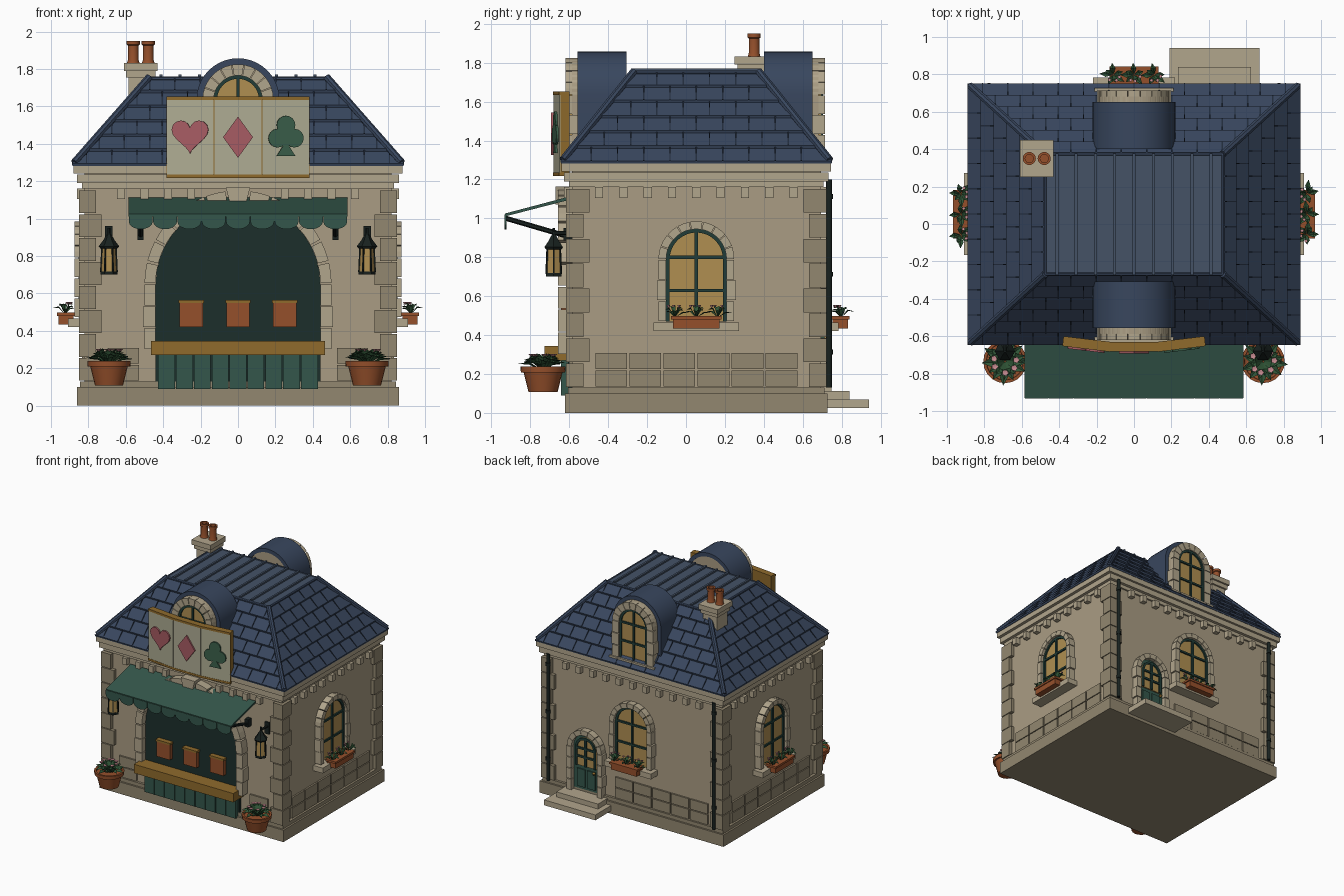
import bpy, bmesh, random
from math import pi, sin, cos, atan2
from mathutils import Matrix, Vector

if "Cube" in bpy.data.objects:
    bpy.data.objects.remove(bpy.data.objects["Cube"])

random.seed(4)
COL = dict(wall='A89B82', stone='B0A48B', block='91866F', roof='3B485E', seam='27303F', top='465366',
           green='37574C', frame='263F3A', dark='22322F', iron='1E2624', ochre='8E6A30', glass='AE8D52',
           clay='94512F', cream='ADAB92', pink='A65C63', club='3D5F4B', leaf='34573A', petal='C98C92')
I = Matrix.Identity(4)
CY = 0.053                       # house centre in y


def material(key):
    m = bpy.data.materials.get(key)
    if not m:
        m = bpy.data.materials.new(key)
        rgb = [int(COL[key][i:i + 2], 16) / 255 for i in (0, 2, 4)]
        m.diffuse_color = [c ** 2.2 for c in rgb] + [1]
        m.use_nodes = True
        m.node_tree.nodes["Principled BSDF"].inputs["Base Color"].default_value = m.diffuse_color
    return m


class Part:
    """Collects shapes in one mesh object."""
    def __init__(s, name, color, T=I, smooth=False):
        s.name, s.color, s.T, s.smooth, s.bm = name, color, T, smooth, bmesh.new()

    def loft(s, rings):
        vs = [[s.bm.verts.new(s.T @ Vector(p)) for p in r] for r in rings]
        n = len(rings[0])
        for a, b in zip(vs, vs[1:]):
            for i in range(n):
                j = (i + 1) % n
                s.bm.faces.new((a[i], a[j], b[j], b[i]))
        s.bm.faces.new(vs[0])
        s.bm.faces.new(vs[-1])
        return s

    def box(s, x0, x1, y0, y1, z0, z1):
        return s.loft([[(x0, y0, z), (x1, y0, z), (x1, y1, z), (x0, y1, z)] for z in (z0, z1)])

    def plate(s, pts, y0, y1):   # outline in x,z extruded along y
        return s.loft([[(x, y, z) for x, z in pts] for y in (y0, y1)])

    def lathe(s, c, prof, n=16, turn=0):
        return s.loft([[(c[0] + r * cos(2 * pi * i / n + turn), c[1] + r * sin(2 * pi * i / n + turn), c[2] + z)
                        for i in range(n)] for r, z in prof])

    def rod(s, a, b, r, n=6):
        a, b = Vector(a), Vector(b)
        q = (b - a).to_track_quat('Z', 'Y')
        ring = [q @ Vector((r * cos(2 * pi * (i + .5) / n), r * sin(2 * pi * (i + .5) / n), 0)) for i in range(n)]
        return s.loft([[p + v for v in ring] for p in (a, b)])

    def leaf(s, c, ang, length, rise, w):
        d, o, c = Vector((cos(ang), sin(ang), 0)), Vector((-sin(ang), cos(ang), 0)), Vector(c)
        m = c + d * length * .55 + Vector((0, 0, rise))
        pts = [c, m + o * w, c + d * length + Vector((0, 0, rise * .8)), m - o * w, m - Vector((0, 0, w * .5))]
        v = [s.bm.verts.new(s.T @ p) for p in pts]
        for f in ((0, 1, 4), (1, 2, 4), (2, 3, 4), (3, 0, 4)):
            s.bm.faces.new([v[i] for i in f])

    def done(s):
        bmesh.ops.recalc_face_normals(s.bm, faces=s.bm.faces)
        me = bpy.data.meshes.new(s.name)
        s.bm.to_mesh(me)
        if s.smooth:
            me.shade_smooth()
            me.set_sharp_from_angle(angle=.7)
        me.materials.append(material(s.color))
        bpy.context.collection.objects.link(bpy.data.objects.new(s.name, me))


def side(k):                     # wall frame: x along the wall, -y outward
    return (Matrix.Translation((0, CY, 0)) @ Matrix.Rotation(k * pi / 2, 4, 'Z')
            @ Matrix.Translation((0, -(.64, .82)[k % 2], 0)))


def arch(r, z0, zs, n=16):       # outline with a round head
    return [(-r, z0)] + [(r * cos(pi - pi * i / n), zs + r * sin(pi - pi * i / n)) for i in range(n + 1)] + [(r, z0)]


def ring(p, r0, r1, zs, y0, y1, n, gap=0.012):   # arch stones
    for i in range(n):
        a, b = pi * i / n + gap, pi * (i + 1) / n - gap
        p.plate([(r * cos(t), zs + r * sin(t)) for r, t in ((r0, a), (r1, a), (r1, (a + b) / 2), (r1, b), (r0, b), (r0, (a + b) / 2))], y0, y1)


def surround(name, T, r, w, z0, zs, y0, y1, n=9, rows=3):
    p = Part(name + '_surround', 'stone', T)
    ring(p, r, r + w, zs, y0, y1, n)
    h = (zs - z0) / rows
    for s in (-1, 1):
        for i in range(rows):
            x = sorted((s * r, s * (r + w + .008 * (i % 2))))
            p.box(*x, y0, y1, z0 + i * h + .003, z0 + (i + 1) * h - .003)
    p.done()


def glazing(name, T, r, z0, zs, y, bars):
    Part(name + '_glass', 'glass', T).plate(arch(r, z0, zs), y, y + .03).done()
    f = Part(name + '_frame', 'frame', T)
    ring(f, r - .018, r, zs, y - .012, y, 12, 0)
    for s in (-1, 0, 1):
        f.box(s * (r - .009) - .009, s * (r - .009) + .009, y - .012, y, z0, zs + (0 if s else r))
    for z in bars:
        f.box(-r, r, y - .012, y, z - .008, z + .008)
    f.done()


def planting(name, T, centres, n, size, rise):
    lf, fl = Part(name + '_leaves', 'leaf', T), Part(name + '_flowers', 'petal', T)
    for c in centres:
        for i in range(n):
            a = 2.4 * i + random.uniform(-.2, .2)
            k = 1 - .5 * i / n
            lf.leaf(c, a, size * k, rise * (.5 + .6 * i / n), size * .2)
            if i % 3 == 0:
                fl.lathe((c[0] + size * .45 * cos(a + 1), c[1] + size * .45 * sin(a + 1), c[2] + rise),
                         [(.003, -.01), (size * .13, .004), (.004, .002)], 5)
    lf.done()
    fl.done()


# --- base, walls, cornice ---
def slab(p, hx, hy, z0, z1):
    p.box(-hx, hx, CY - hy, CY + hy, z0, z1)


b = Part('base', 'block')
slab(b, .86, .675, 0, .1)
slab(b, .845, .66, .1, .13)
b.done()
b = Part('walls', 'wall')
slab(b, .82, .64, .12, 1.26)
b.done()
b = Part('cornice', 'stone')
for hx, hy, z0, z1 in ((.835, .655, 1.16, 1.19), (.86, .68, 1.19, 1.235), (.88, .692, 1.24, 1.285)):
    slab(b, hx, hy, z0, z1)
b.done()

# --- corner stones ---
q = Part('corner_stones', 'block')
for sx in (-1, 1):
    for sy in (-1, 1):
        for i in range(8):
            wx, wy = ((.12, .09), (.09, .12))[i % 2]
            q.box(*sorted((sx * .85, sx * (.85 - wx))), *sorted((CY + sy * .67, CY + sy * (.67 - wy))),
                  .133 + i * .128, .255 + i * .128)
q.done()

# --- dentils and plinth blocks on each wall ---
for k in range(4):
    T, L = side(k), (.82, .64)[k % 2]
    d, p = Part('dentils', 'stone', T), Part('plinth_blocks', 'block', T)
    n = int((L - .08) / .125)
    for i in range(-n, n + 1):
        x = i * .125
        if k or abs(x) > .2:
            d.box(x - .021, x + .021, -.04, 0, 1.105, 1.16)
    n = int(2 * (L - .1) / .175)
    for i in range(n):
        x = (i - (n - 1) / 2) * .175
        if (k == 0 and abs(x) < .5) or (k == 2 and abs(x + .43) < .2):
            continue
        for z in (.135, .225):
            p.box(x - .082, x + .082, -.014, 0, z, z + .083)
    d.done()
    p.done()

# --- side and back windows with flower boxes ---
for k, nm in ((1, 'right'), (2, 'back'), (3, 'left')):
    T = side(k)
    surround(nm + '_window', T, .155, .04, .47, .79, -.055, 0)
    glazing(nm + '_window', T, .155, .47, .79, -.02, (.63, .8))
    Part(nm + '_sill', 'stone', T).box(-.22, .22, -.09, 0, .42, .465).done()
    Part(nm + '_flower_box', 'clay', T).box(-.12, .12, -.14, -.06, .435, .485).box(-.13, .13, -.148, -.052, .48, .497).done()
    planting(nm + '_box', T, [(x, -.105, .49) for x in (-.11, 0, .11)], 7, .075, .06)

# --- back door and steps ---
T = side(2) @ Matrix.Translation((-.43, 0, 0))
surround('door', T, .12, .042, .11, .48, -.055, 0, 7, 4)
Part('door_leaf', 'green', T).plate(arch(.12, .11, .48), -.02, 0).box(-.085, -.01, -.03, 0, .15, .3).box(.01, .085, -.03, 0, .15, .3).done()
glazing('door', T, .095, .33, .48, -.03, (.41, .48))
Part('door_knob', 'ochre', T, True).lathe((.085, -.045, .3), [(.004, -.014), (.014, 0), (.004, .014)], 8).done()
Part('back_steps', 'stone', T).box(-.24, .24, -.247, 0, .025, .07).box(-.195, .195, -.147, 0, .07, .112).done()

# --- front serving hatch ---
T = side(0)
surround('hatch', T, .44, .06, .3, .65, -.07, 0, 13)
Part('hatch_keystone', 'stone', T).plate([(-.04, 1.07), (.04, 1.07), (.065, 1.165), (-.065, 1.165)], -.085, 0).done()
Part('hatch_shutter', 'dark', T).plate(arch(.44, .12, .65, 20), -.02, 0).done()
p = Part('hatch_planks', 'green', T)
for i in range(9):
    x = -.43 + i * .86 / 9
    p.box(x + .003, x + .86 / 9 - .003, -.055, 0, .09, .275)
p.done()
Part('counter', 'ochre', T).box(-.465, .465, -.14, 0, .27, .345).done()
c, l = Part('hatch_boxes', 'clay', T), Part('hatch_box_lids', 'ochre', T)
for x in (-.25, 0, .25):
    c.box(x - .062, x + .062, -.055, -.01, .42, .55)
    l.box(x - .068, x + .068, -.062, -.01, .548, .565)
c.done()
l.done()

# --- awning ---
a = Part('awning', 'green')
a.loft([[(x, -.60, 1.112), (x, -.93, 1.025), (x, -.93, 1.01), (x, -.60, 1.095)] for x in (-.585, .585)])
for i in range(9):
    x = -.585 + .13 * (i + .5)
    a.plate([(x + .064, 1.02)] + [(x + .064 * cos(t * pi / 8), .985 - .042 * sin(t * pi / 8)) for t in range(9)] + [(x - .064, 1.02)], -.934, -.922)
a.done()
r = Part('awning_struts', 'iron')
for s in (-1, 1):
    r.rod((s * .52, -.925, 1.0), (s * .52, -.6, .905), .013)
    r.box(s * .52 - .016, s * .52 + .016, -.63, -.58, .885, .95)
r.done()

# --- folded card sign ---
fold = [(-.38, -.645), (-.13, -.675), (.13, -.675), (.38, -.645)]
for i in range(3):
    (x0, y0), (x1, y1) = fold[i], fold[i + 1]
    T = Matrix.Translation(((x0 + x1) / 2, (y0 + y1) / 2, 1.435)) @ Matrix.Rotation(atan2(y1 - y0, x1 - x0), 4, 'Z')
    Part('sign_frame', 'ochre', T).box(-.128, .128, .0, .045, -.215, .215).box(-.128, .128, -.008, .045, .2, .218).box(
        -.128, .128, -.008, .045, -.218, -.2).done()
    Part('sign_panel', 'cream', T).box(-.125, .125, -.006, .01, -.2, .2).done()
    m = Part(('heart', 'diamond', 'club')[i], ('pink', 'pink', 'club')[i], T)
    if i == 0:
        ts = [2 * pi * j / 28 for j in range(28)]
        m.plate([(.0062 * 16 * sin(t) ** 3, .0062 * (2.5 + 13 * cos(t) - 5 * cos(2 * t) - 2 * cos(3 * t) - cos(4 * t))) for t in ts], -.018, 0)
    elif i == 1:
        m.plate([(0, -.11), (.08, 0), (0, .11), (-.08, 0)], -.018, 0)
    else:
        for x, z in ((0, .065), (-.045, -.005), (.045, -.005)):
            m.plate([(x + .05 * cos(j * pi / 8), z + .05 * sin(j * pi / 8)) for j in range(16)], -.018, 0)
        m.plate([(-.05, -.1), (.05, -.1), (.012, -.04), (.012, .03), (-.012, .03), (-.012, -.04)], -.0175, 0)
    m.done()

# --- hipped roof in stepped courses ---
A, B, Z0, Z1, N = (.885, .695), (.475, .321), 1.285, 1.755, 6
def half(t, k): return A[k] + (B[k] - A[k]) * t
def height(t): return Z0 + (Z1 - Z0) * t


roof = Part('roof_courses', 'roof')
for i in range(N):
    rings = []
    for t, e, dz in ((i / N, 0, -.004), (i / N, .004, .01), ((i + 1) / N, -.006, 0)):
        x, y = half(t, 0) + e, half(t, 1) + e
        rings.append([(sx * x, CY + sy * y, height(t) + dz) for sx, sy in ((-1, -1), (1, -1), (1, 1), (-1, 1))])
    roof.loft(rings)
roof.done()
for k in range(4):
    j = Part('tile_joints', 'seam', Matrix.Translation((0, CY, 0)) @ Matrix.Rotation(k * pi / 2, 4, 'Z'))
    a, o = k % 2, 1 - k % 2
    for i in range(N):
        t0, t1 = i / N, (i + 1) / N
        for n in range(-7, 8):
            x = (n + .5 * (i % 2)) * .135
            if abs(x) < half(t1, a):
                j.rod((x, -half(t0, o) - .002, height(t0) + .01), (x, -half(t1, o), height(t1)), .005, 4)
    j.done()
h = Part('roof_ridges', 'roof')
cs = [(-1, -1), (1, -1), (1, 1), (-1, 1)]
for i, (sx, sy) in enumerate(cs):
    tx, ty = cs[(i + 1) % 4]
    h.rod((sx * .875, CY + sy * .686, 1.3), (sx * B[0], CY + sy * B[1], Z1), .02, 8)
    h.rod((sx * B[0], CY + sy * B[1], Z1 - .006), (tx * B[0], CY + ty * B[1], Z1 - .006), .012, 8)
h.done()
s = Part('roof_top', 'top')
slab(s, .475, .321, 1.74, 1.757)
for i in range(-4, 5):
    s.box(i * .103 - .008, i * .103 + .008, CY - .325, CY + .325, 1.75, 1.77)
s.done()

# --- dormers ---
for k, nm in ((0, 'front'), (2, 'back')):
    T = side(k) @ Matrix.Translation((0, .012 * (k / 2), 0))
    v = Part(nm + '_dormer_vault', 'roof', T, True)
    outer, inner = arch(.222, 1.31, 1.635, 20), arch(.19, 1.31, 1.635, 20)
    v.plate(outer + inner[::-1], .03, .28).done()
    Part(nm + '_dormer_body', 'wall', T).plate(inner, 0, .272).done()
    surround(nm + '_dormer', T, .13, .06, 1.33, 1.635, -.033, .03, 9)
    glazing(nm + '_dormer', T, .13, 1.33, 1.635, -.012, (1.48, 1.635))
    Part(nm + '_dormer_sill', 'stone', T).box(-.21, .21, -.045, .04, 1.29, 1.335).done()

# --- chimney ---
Part('chimney', 'stone').box(-.585, -.455, .28, .42, 1.45, 1.79).box(-.598, -.442, .265, .435, 1.755, 1.79).box(
    -.61, -.43, .25, .45, 1.79, 1.832).done()
c = Part('chimney_pots', 'clay', I, True)
for x in (-.56, -.48):
    c.lathe((x, .35, 1.83), [(.034, 0), (.028, .02), (.028, .095), (.035, .1), (.035, .12), (.022, .12), (.022, .09)], 14)
c.done()

# --- lanterns, plant pots, drainpipes ---
for s in (-1, 1):
    x, y = s * .69, -.68
    Part('lantern_glass', 'glass').lathe((x, y, .715), [(.042, 0), (.036, .13)], 6).done()
    f = Part('lantern_frame', 'iron')
    f.lathe((x, y, .7), [(.046, 0), (.046, .018)], 6)
    f.lathe((x, y, .84), [(.046, 0), (.055, .012), (.03, .045), (.022, .06), (.008, .08), (.008, .11)], 6)
    for i in range(6):
        a = i * pi / 3
        f.rod((x + .044 * cos(a), y + .044 * sin(a), .715), (x + .038 * cos(a), y + .038 * sin(a), .845), .005, 4)
    f.rod((x, y, .925), (x, -.58, .925), .01)
    f.box(x - .02, x + .02, -.6, -.58, .86, .96)
    f.done()
    Part('plant_pot', 'clay', I, True).lathe((s * .69, -.735, .108), [
        (.075, 0), (.1, .1), (.114, .1), (.116, .13), (.1, .13), (.098, .115)], 20).done()
    planting('pot_plant', I, [(s * .69, -.735, .215)], 26, .135, .085)
    d = Part('drainpipe', 'iron', I, True).rod((s * .775, .735, .13), (s * .775, .735, 1.2), .015, 10)
    for z in (.3, .7, 1.1):
        d.rod((s * .775, .735, z), (s * .775, .735, z + .025), .02, 10)
    d.done()
